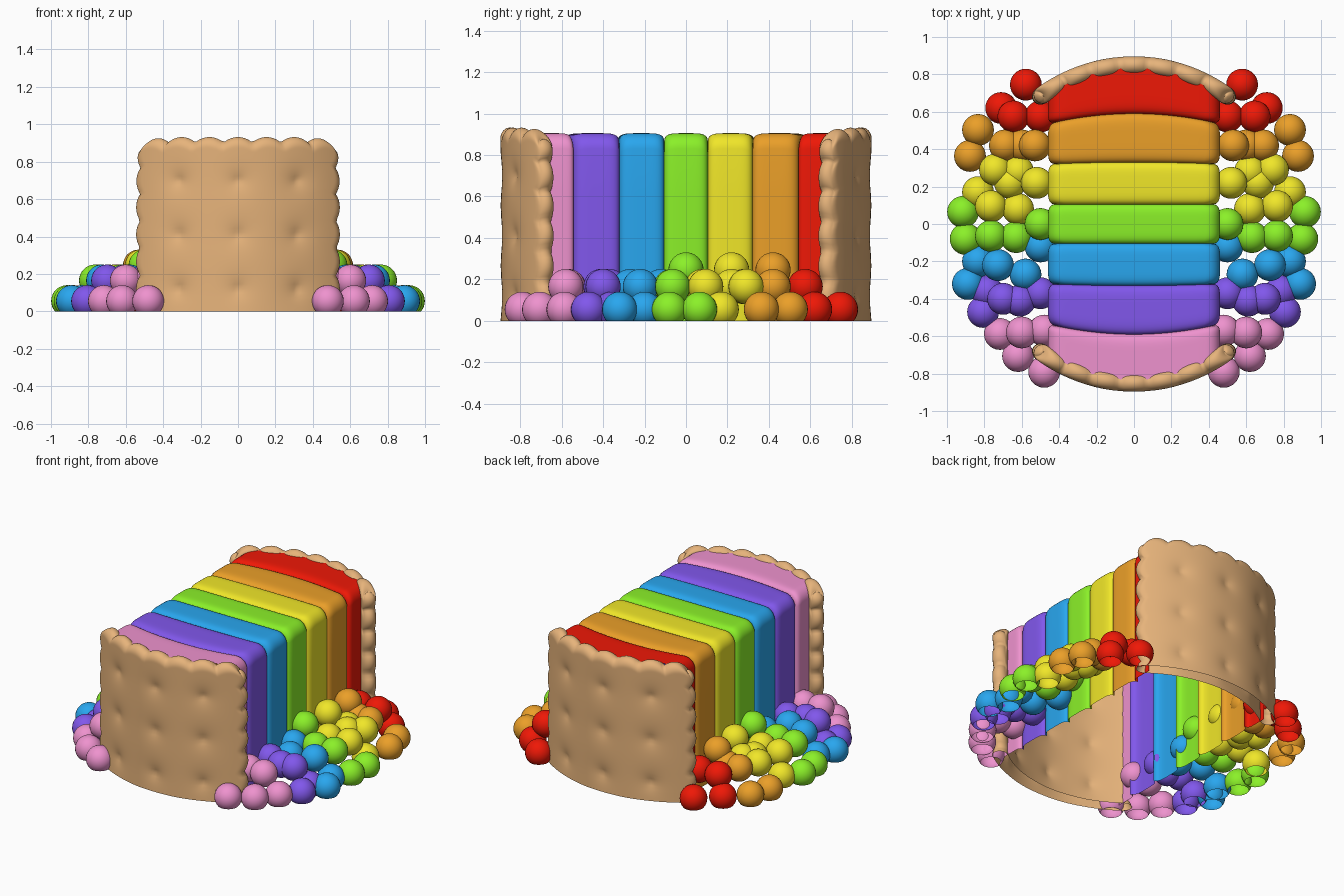
import bpy, bmesh
from math import sin, cos, pi, sqrt, exp, hypot

if "Cube" in bpy.data.objects:
    bpy.data.objects.remove(bpy.data.objects["Cube"])

def material(name, rgb):
    m = bpy.data.materials.new(name)
    m.diffuse_color = [(c / 255) ** 2.2 for c in rgb] + [1]
    m.use_nodes = True
    m.node_tree.nodes["Principled BSDF"].inputs["Base Color"].default_value = m.diffuse_color
    return m

COLORS = {"pink": (238, 145, 205), "purple": (128, 88, 235), "blue": (45, 165, 238),
          "green": (138, 240, 45), "yellow": (240, 230, 45), "orange": (234, 158, 45),
          "red": (238, 30, 15)}
MATS = {n: material(n, c) for n, c in COLORS.items()}
BISCUIT = material("biscuit", (230, 178, 122))

def finish(bm, name, mat):
    bmesh.ops.remove_doubles(bm, verts=bm.verts, dist=0.0004)
    bmesh.ops.recalc_face_normals(bm, faces=bm.faces)
    me = bpy.data.meshes.new(name)
    bm.to_mesh(me)
    bm.free()
    me.materials.append(mat)
    me.polygons.foreach_set("use_smooth", [True] * len(me.polygons))
    ob = bpy.data.objects.new(name, me)
    bpy.context.collection.objects.link(ob)
    return ob

def add_grid(bm, rows):
    vs = [[bm.verts.new(p) for p in row] for row in rows]
    for r, s in zip(vs, vs[1:]):
        for i in range(len(r) - 1):
            bm.faces.new((r[i], r[i + 1], s[i + 1], s[i]))

# Curved biscuit: scalloped rounded rim, 3 x 3 dimples on both faces, open base
def rim(e):
    return sqrt(max(0, 1 - (1 - min(e / 0.055, 1)) ** 2))

def biscuit_point(qa, qb, face, side):
    a, b = sin(pi / 2 * qa), sin(pi / 2 * qb)
    corner = 1 - 0.045 * abs(a * b) ** 9
    s0, z0 = 0.565 * a, 0.91 * b
    w = 0.552 + 0.03 * abs(cos(pi * (z0 - 0.12) / 0.145)) ** 0.7
    h = 0.9 + 0.032 * abs(cos(pi * s0 / 0.155)) ** 0.7
    s, z = w * a * corner, h * b * corner
    t = 0.047 * rim(w * (1 - abs(a))) * rim(h * (1 - b))
    for ds in (-0.31, 0, 0.31):
        for dz in (0.12, 0.41, 0.70):
            t -= 0.026 * exp(-hypot(s - ds, z - dz) / 0.05)
    r = 0.83 + face * max(t, 0)
    th = s / 0.83
    return (r * sin(th), side * (0.02 + r * cos(th)), z)

for name, side in (("front_biscuit", -1), ("back_biscuit", 1)):
    bm = bmesh.new()
    for face in (-1, 1):
        add_grid(bm, [[biscuit_point(i / 50 - 1, j / 60, face, side)
                       for i in range(101)] for j in range(61)])
    finish(bm, name, BISCUIT)

# Puffy filling slices: arch-shaped open shells bowed towards the biscuits
EDGE = [-0.69, -0.535, -0.32, -0.105, 0.105, 0.32, 0.535, 0.69]
MID = [-0.84, -0.59, -0.33, -0.105, 0.105, 0.33, 0.59, 0.84]

def arch(inset):
    w, h, c = 0.46 - inset, 0.905 - inset, 0.075
    half = [(w, z) for z in (0, 0.3, 0.6)]
    half += [(w - c + c * cos(k * pi / 16), h - c + c * sin(k * pi / 16)) for k in range(9)]
    half += [((w - c) * k / 8, h) for k in range(7, -1, -1)]
    return half + [(-x, z) for x, z in reversed(half[:-1])]

for i, name in enumerate(COLORS):
    rows = []
    for k in range(21):
        q = (1 - cos(pi * k / 20)) / 2
        t = 2 * q - 1
        if (i == 0 and t < 0) or (i == 6 and t > 0):
            t = 0
        row = []
        for x, z in arch(0.035 * (1 - sqrt(1 - abs(t) ** 5))):
            bow = 1 - (x / 0.46) ** 2
            lo = EDGE[i] + (MID[i] - EDGE[i]) * bow
            hi = EDGE[i + 1] + (MID[i + 1] - EDGE[i + 1]) * bow
            row.append((x, lo + (hi - lo) * q, z))
        rows.append(row)
    bm = bmesh.new()
    add_grid(bm, rows)
    finish(bm, name + "_slice", MATS[name])

# Candy balls heaped on both sides (x, y, layer), mirrored in x, cut open at the ground
LAYER = (0.055, 0.165, 0.245)
BALLS = {
    "pink": [(.717, -.588, 0), (.62, -.706, 0), (.48, -.79, 0), (.60, -.58, 1), (.48, -.57, 1)],
    "purple": [(.807, -.47, 0), (.61, -.41, 1), (.786, -.36, 0), (.70, -.40, 1), (.5, -.37, 1)],
    "blue": [(.888, -.32, 0), (.834, -.2, 0), (.727, -.22, 1), (.58, -.27, 1), (.5, -.12, 1)],
    "green": [(.914, .065, 0), (.9, -.08, 0), (.765, -.064, 1), (.63, -.07, 1), (.5, 0, 2)],
    "yellow": [(.834, .17, 0), (.765, .095, 1), (.663, .22, 1), (.743, .29, 1),
               (.62, .28, 1), (.52, .22, 2), (.62, .08, 1)],
    "orange": [(.834, .503, 0), (.877, .364, 0), (.69, .42, 1), (.53, .42, 2), (.6, .42, 1)],
    "red": [(.578, .745, 0), (.71, .62, 0), (.645, .575, 1), (.5, .575, 1)],
}
for name, balls in BALLS.items():
    for label, sx in (("left", -1), ("right", 1)):
        bm = bmesh.new()
        for x, y, layer in balls:
            made = bmesh.ops.create_uvsphere(bm, u_segments=28, v_segments=18, radius=0.085)
            bmesh.ops.translate(bm, verts=made["verts"], vec=(sx * x, y, LAYER[layer]))
        bmesh.ops.bisect_plane(bm, geom=bm.verts[:] + bm.edges[:] + bm.faces[:],
                               plane_co=(0, 0, 0), plane_no=(0, 0, -1), clear_outer=True)
        finish(bm, f"{name}_balls_{label}", MATS[name])
